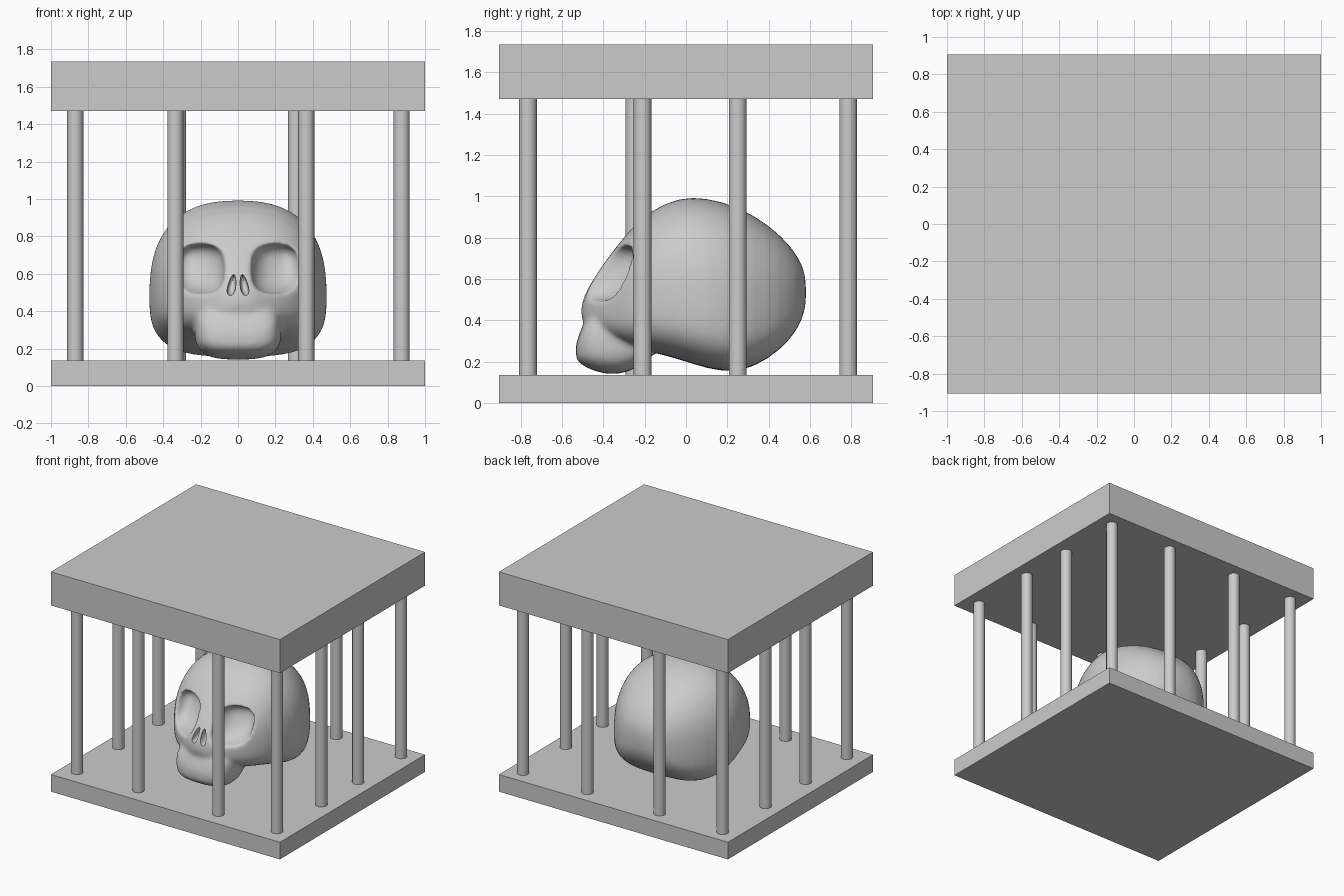
import bpy, bmesh
from math import sin, cos, pi, copysign
from mathutils import Matrix

cube = bpy.data.objects.get("Cube")
if cube:
    bpy.data.objects.remove(cube)

grey = bpy.data.materials.new("plain grey")
grey.use_nodes = True
colour = (0.6, 0.6, 0.6, 1)
grey.diffuse_color = colour
grey.node_tree.nodes["Principled BSDF"].inputs["Base Color"].default_value = colour


def add_object(name, bm):
    mesh = bpy.data.meshes.new(name)
    bmesh.ops.recalc_face_normals(bm, faces=bm.faces)
    bm.to_mesh(mesh)
    bm.free()
    mesh.materials.append(grey)
    obj = bpy.data.objects.new(name, mesh)
    bpy.context.collection.objects.link(obj)
    return obj


def smooth(obj, angle=0.6):
    bpy.ops.object.select_all(action='DESELECT')
    obj.select_set(True)
    bpy.context.view_layer.objects.active = obj
    bpy.ops.object.shade_smooth_by_angle(angle=angle)


def slab(name, bottom, top):
    bm = bmesh.new()
    bmesh.ops.create_cube(bm, size=1)
    bmesh.ops.scale(bm, vec=(2, 1.81, top - bottom), verts=bm.verts)
    bmesh.ops.translate(bm, vec=(0, 0, (top + bottom) / 2), verts=bm.verts)
    return add_object(name, bm)


def bar(name, x, y, bottom=0.135, top=1.47):
    bm = bmesh.new()
    bmesh.ops.create_cone(bm, cap_ends=True, segments=24, radius1=0.043, radius2=0.043,
                          depth=top - bottom,
                          matrix=Matrix.Translation((x, y, (top + bottom) / 2)))
    smooth(add_object(name, bm))


def loft(name, stations, low=3.0, high=2.5, waist=0.5, x=0, shear=None, segments=32):
    """Rounded rings along y; each station is (y, bottom, top, half width)."""
    bm = bmesh.new()
    rings = []
    for y, zb, zt, w in stations:
        mid = zb + waist * (zt - zb)
        ring = []
        for i in range(segments):
            c, s = cos(2 * pi * i / segments), sin(2 * pi * i / segments)
            n = 2 / (high if s > 0 else low)
            h = (zt - mid) if s > 0 else (mid - zb)
            px = x + w * copysign(abs(c) ** n, c)
            pz = mid + h * copysign(abs(s) ** n, s)
            dx, dy = shear(px, pz) if shear else (0, 0)
            ring.append(bm.verts.new((px + dx, y + dy, pz)))
        rings.append(ring)
    for a, b in zip(rings, rings[1:]):
        for i in range(segments):
            j = (i + 1) % segments
            bm.faces.new((a[i], a[j], b[j], b[i]))
    bm.faces.new(rings[0])
    bm.faces.new(rings[-1])
    obj = add_object(name, bm)
    sub = obj.modifiers.new("round", 'SUBSURF')
    sub.levels = sub.render_levels = 1
    return obj


def boolean(obj, other, operation):
    mod = obj.modifiers.new(operation.lower(), 'BOOLEAN')
    mod.operation, mod.object, mod.solver = operation, other, 'EXACT'


# Cage floor and roof
slab("cage_floor", 0, 0.135)
slab("cage_roof", 1.47, 1.735)

# Cage bars
rows = {
    "front": [(x, -0.765) for x in (-0.87, -0.335, 0.365, 0.875)],
    "back": [(x, 0.785) for x in (-0.87, -0.32, 0.31, 0.875)],
    "right": [(-0.87, y) for y in (-0.25, 0.25)],
    "left": [(0.875, y) for y in (-0.21, 0.25)],
}
for side, places in rows.items():
    for i, (x, y) in enumerate(places):
        bar(f"{side}_bar_{i + 1}", x, y)

# Skull: braincase and face
skull = loft("skull", [
    (-0.51, 0.40, 0.49, 0.06), (-0.46, 0.36, 0.58, 0.16), (-0.41, 0.33, 0.66, 0.24),
    (-0.35, 0.30, 0.74, 0.31), (-0.28, 0.27, 0.83, 0.37), (-0.18, 0.25, 0.93, 0.43),
    (-0.03, 0.21, 1.00, 0.47), (0.10, 0.165, 0.995, 0.485), (0.25, 0.14, 0.955, 0.45),
    (0.40, 0.21, 0.865, 0.36), (0.50, 0.30, 0.77, 0.26), (0.56, 0.39, 0.68, 0.16),
    (0.582, 0.48, 0.60, 0.06)], low=3.2, waist=0.37)

# Upper jaw
jaw = loft("jaw_helper", [
    (-0.535, 0.22, 0.28, 0.10), (-0.515, 0.19, 0.34, 0.17), (-0.48, 0.17, 0.42, 0.21),
    (-0.42, 0.145, 0.46, 0.23), (-0.34, 0.135, 0.46, 0.235), (-0.26, 0.155, 0.45, 0.23),
    (-0.20, 0.20, 0.42, 0.21), (-0.12, 0.26, 0.40, 0.16)], high=3.0)
boolean(skull, jaw, 'UNION')
helpers = [jaw]

# Eye sockets, leaning back with the slope of the face
for side in (-1, 1):
    socket = loft("socket_helper", [
        (-0.62, 0.485, 0.765, 0.135), (-0.37, 0.485, 0.765, 0.135),
        (-0.30, 0.50, 0.75, 0.12), (-0.25, 0.54, 0.71, 0.08),
        (-0.235, 0.60, 0.65, 0.03)], low=2.6, high=2.8, x=side * 0.2,
        shear=lambda x, z: (0, 0.5 * (z - 0.62) + 0.4 * (abs(x) - 0.2)))
    boolean(skull, socket, 'DIFFERENCE')
    helpers.append(socket)

# Blend everything into one soft surface
remesh = skull.modifiers.new("blend", 'REMESH')
remesh.mode, remesh.voxel_size = 'VOXEL', 0.012
soften = skull.modifiers.new("soften", 'SMOOTH')
soften.factor, soften.iterations = 0.5, 14

# Nostrils, spreading toward the bottom
for side in (-1, 1):
    nostril = loft("nostril_helper", [
        (-0.60, 0.48, 0.60, 0.024), (-0.45, 0.48, 0.60, 0.024),
        (-0.41, 0.50, 0.58, 0.012)], low=2.2, high=1.7, waist=0.35, x=side * 0.034,
        shear=lambda x, z, s=side: (-s * 0.17 * (z - 0.53), 0.5 * (z - 0.54)), segments=20)
    boolean(skull, nostril, 'DIFFERENCE')
    helpers.append(nostril)

# Bake the modifiers and drop the helpers
bpy.context.view_layer.update()
baked = bpy.data.meshes.new_from_object(skull.evaluated_get(bpy.context.evaluated_depsgraph_get()))
skull.modifiers.clear()
skull.data = baked
baked.materials.clear()
baked.materials.append(grey)
for helper in helpers:
    bpy.data.objects.remove(helper)
smooth(skull, 0.9)
